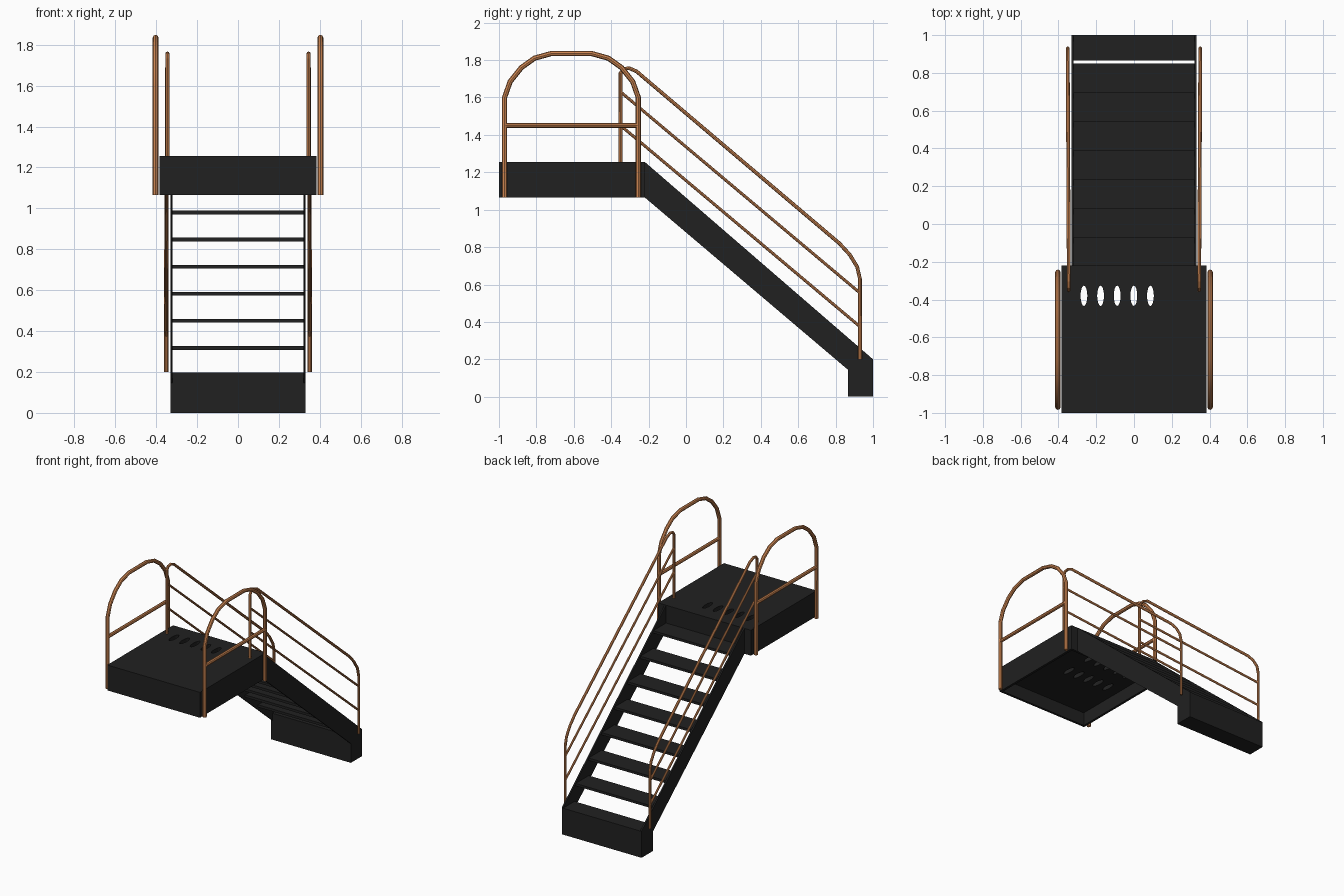
import bpy, bmesh
from mathutils import Matrix, Vector

if "Cube" in bpy.data.objects:
    bpy.data.objects.remove(bpy.data.objects["Cube"])


def material(name, color):
    m = bpy.data.materials.new(name)
    m.diffuse_color = color
    m.use_nodes = True
    m.node_tree.nodes["Principled BSDF"].inputs["Base Color"].default_value = m.diffuse_color
    return m


BLACK = material("black_steel", (0.015, 0.015, 0.015, 1))
COPPER = material("copper_tube", (0.62, 0.24, 0.085, 1))


def to_object(name, bm, mat=BLACK):
    bmesh.ops.recalc_face_normals(bm, faces=bm.faces)
    me = bpy.data.meshes.new(name)
    bm.to_mesh(me)
    bm.free()
    me.materials.append(mat)
    ob = bpy.data.objects.new(name, me)
    bpy.context.collection.objects.link(ob)
    return ob


def box_bm(lo, hi):
    lo, hi = Vector(lo), Vector(hi)
    bm = bmesh.new()
    mat = Matrix.Translation((lo + hi) / 2) @ Matrix.Diagonal((*(hi - lo), 1))
    bmesh.ops.create_cube(bm, size=1, matrix=mat)
    return bm


def extrude_x(name, profile, x0, x1):
    bm = bmesh.new()
    face = bm.faces.new([bm.verts.new((x0, y, z)) for y, z in profile])
    ret = bmesh.ops.extrude_face_region(bm, geom=[face])
    verts = [v for v in ret["geom"] if isinstance(v, bmesh.types.BMVert)]
    bmesh.ops.translate(bm, verts=verts, vec=(x1 - x0, 0, 0))
    return to_object(name, bm)


def tube(name, points, radius):
    cu = bpy.data.curves.new(name, "CURVE")
    cu.dimensions = "3D"
    cu.bevel_depth = radius
    cu.bevel_resolution = 2
    cu.use_fill_caps = True
    sp = cu.splines.new("POLY")
    sp.points.add(len(points) - 1)
    for p, co in zip(sp.points, points):
        p.co = (*co, 1)
    cu.materials.append(COPPER)
    ob = bpy.data.objects.new(name, cu)
    bpy.context.collection.objects.link(ob)
    bpy.ops.object.select_all(action="DESELECT")
    bpy.context.view_layer.objects.active = ob
    ob.select_set(True)
    bpy.ops.object.convert(target="MESH")
    bpy.ops.object.shade_smooth_by_angle()


# Platform: box with a recessed underside
bm = box_bm((-0.385, -1.0, 1.065), (0.385, -0.22, 1.255))
bm.faces.ensure_lookup_table()
bottom = min(bm.faces, key=lambda f: f.calc_center_median().z)
bmesh.ops.inset_region(bm, faces=[bottom], thickness=0.025)
ret = bmesh.ops.extrude_face_region(bm, geom=[bottom])
bmesh.ops.translate(bm, vec=(0, 0, 0.1),
                    verts=[v for v in ret["geom"] if isinstance(v, bmesh.types.BMVert)])
if bottom.is_valid:
    bmesh.ops.delete(bm, geom=[bottom], context="FACES")
platform = to_object("platform", bm)

# Oval slots: back row goes right through, front row only marks the underside
bm = bmesh.new()
for y, top in ((-0.38, 1.3), (-0.60, 1.22)):
    for i in range(5):
        mat = (Matrix.Translation((-0.265 + 0.088 * i, y, (1.12 + top) / 2))
               @ Matrix.Diagonal((0.018, 0.054, top - 1.12, 1)))
        bmesh.ops.create_cone(bm, cap_ends=True, segments=16, radius1=1, radius2=1,
                              depth=1, matrix=mat)
cutter = to_object("slot_cutter", bm)
cutter.hide_render = True
mod = platform.modifiers.new("slots", "BOOLEAN")
mod.operation = "DIFFERENCE"
mod.solver = "EXACT"
mod.object = cutter
bpy.context.view_layer.objects.active = platform
bpy.ops.object.modifier_apply(modifier="slots")
bpy.data.objects.remove(cutter)

# Bottom step
to_object("bottom_step", box_bm((-0.33, 0.865, 0.0), (0.33, 1.0, 0.198)))

# Treads
for k in range(1, 8):
    y, z = 1.003 - 0.153 * k, 0.185 + 0.1325 * k
    to_object(f"tread_{k}", box_bm((-0.325, y - 0.155, z - 0.009), (0.325, y, z + 0.009)))

# Side-specific parts
arch = [(-0.97, 1.065), (-0.97, 1.6), (-0.94, 1.685), (-0.88, 1.76), (-0.81, 1.81), (-0.72, 1.835)]
arch += [(-1.225 - y, z) for y, z in reversed(arch)]
handrail = [(-0.35, 1.2), (-0.35, 1.73), (-0.335, 1.752), (-0.305, 1.757), (-0.265, 1.74),
            (0.82, 0.82), (0.875, 0.76), (0.915, 0.695), (0.93, 0.63), (0.93, 0.2)]
for side, s in (("left", -1), ("right", 1)):
    # Stringer
    extrude_x(f"{side}_stringer",
              [(-0.22, 1.255), (1.0, 0.2), (1.0, 0.0), (0.865, 0.0), (0.865, 0.145), (-0.22, 1.065)],
              s * 0.32, s * 0.331)

    # Platform guard rail
    tube(f"{side}_platform_rail", [(s * 0.403, y, z) for y, z in arch], 0.014)
    tube(f"{side}_platform_crossbar", [(s * 0.403, y, 1.45) for y in (-0.97, -0.255)], 0.013)

    # Stair handrail, spreading slightly towards the bottom
    def place(p):
        return (s * (0.345 + 0.006 * (p[0] + 0.35) / 1.28), p[0], p[1])
    tube(f"{side}_handrail", [place(p) for p in handrail], 0.010)
    for n, (z0, z1) in enumerate(((1.63, 0.555), (1.45, 0.375)), 1):
        tube(f"{side}_stair_bar_{n}", [place((-0.35, z0)), place((0.93, z1))], 0.008)
